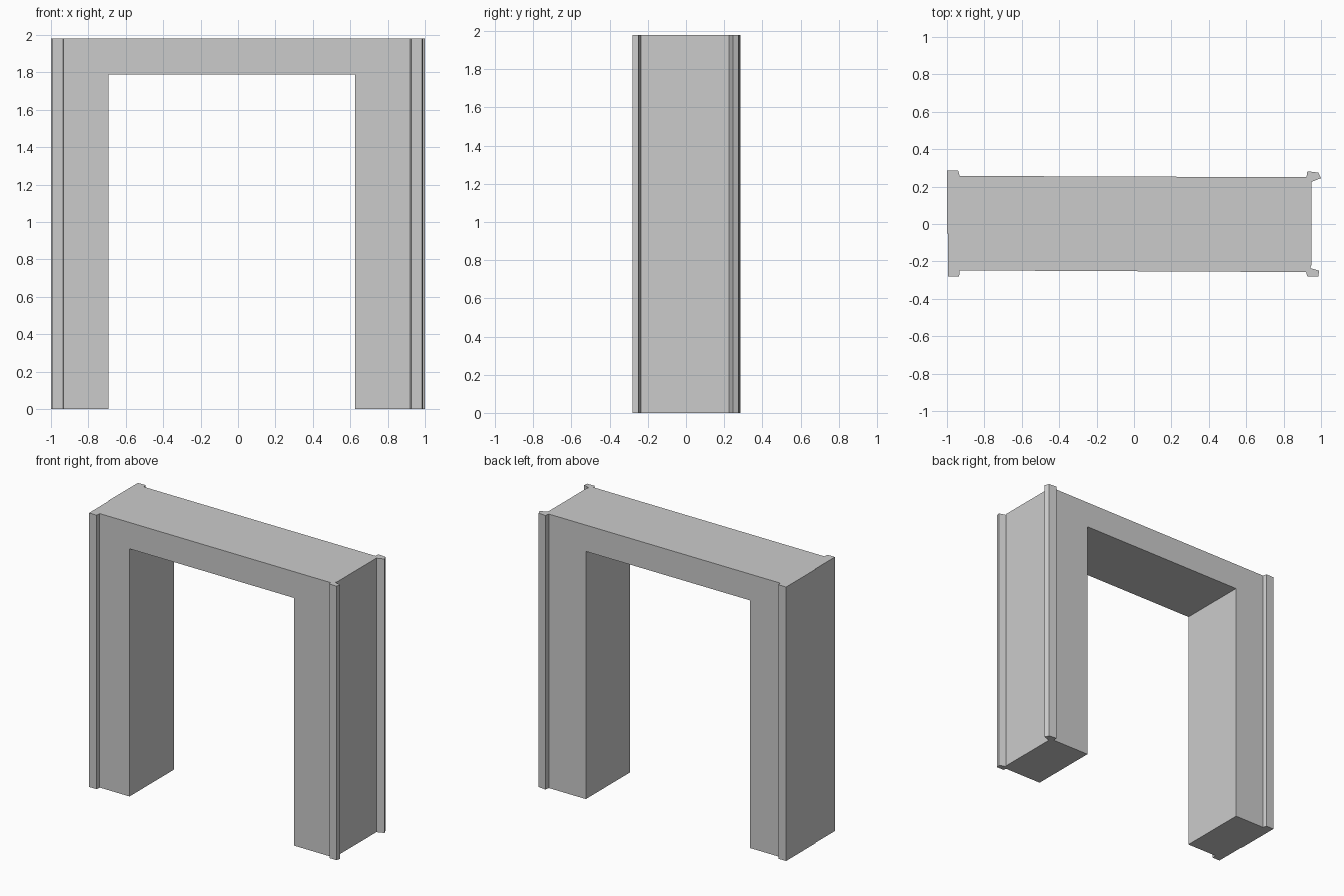
import bpy, bmesh

if "Cube" in bpy.data.objects:
    bpy.data.objects.remove(bpy.data.objects["Cube"])

HEIGHT = 1.98


def extrude_outline(name, outline, z0, z1):
    """Solid prism from a plan outline."""
    bm = bmesh.new()
    base = bm.faces.new([bm.verts.new((x, y, z0)) for x, y in outline])
    top = bmesh.ops.extrude_face_region(bm, geom=[base])["geom"]
    bmesh.ops.translate(bm, vec=(0, 0, z1 - z0),
                        verts=[v for v in top if isinstance(v, bmesh.types.BMVert)])
    bmesh.ops.recalc_face_normals(bm, faces=bm.faces)
    mesh = bpy.data.meshes.new(name)
    bm.to_mesh(mesh)
    bm.free()
    obj = bpy.data.objects.new(name, mesh)
    bpy.context.collection.objects.link(obj)
    return obj


# Plan outline of the gateway with its four corner trims
outline = [
    # front left trim
    (-1.0, -0.05), (-0.995, -0.05), (-0.995, -0.28), (-0.935, -0.28), (-0.932, -0.248),
    # front right trim
    (0.92, -0.257), (0.927, -0.28), (0.985, -0.28), (0.99, -0.25), (0.942, -0.235),
    (0.948, -0.22),
    # back right trim
    (0.948, 0.225), (1.0, 0.245), (0.985, 0.275), (0.927, 0.282), (0.922, 0.25),
    # back left trim
    (-0.932, 0.257), (-0.94, 0.285), (-1.0, 0.285),
]
gateway = extrude_outline("gateway", outline, 0, HEIGHT)

# Doorway opening, cut right through from the ground
cutter = extrude_outline("doorway_cutter",
                         [(-0.693, -0.5), (0.625, -0.5), (0.625, 0.5), (-0.693, 0.5)],
                         -0.2, 1.79)
cutter.hide_render = True
cutter.hide_viewport = False

cut = gateway.modifiers.new("doorway", "BOOLEAN")
cut.operation = "DIFFERENCE"
cut.solver = "EXACT"
cut.object = cutter
bpy.context.view_layer.objects.active = gateway
gateway.select_set(True)
bpy.ops.object.modifier_apply(modifier=cut.name)
bpy.data.objects.remove(cutter)
